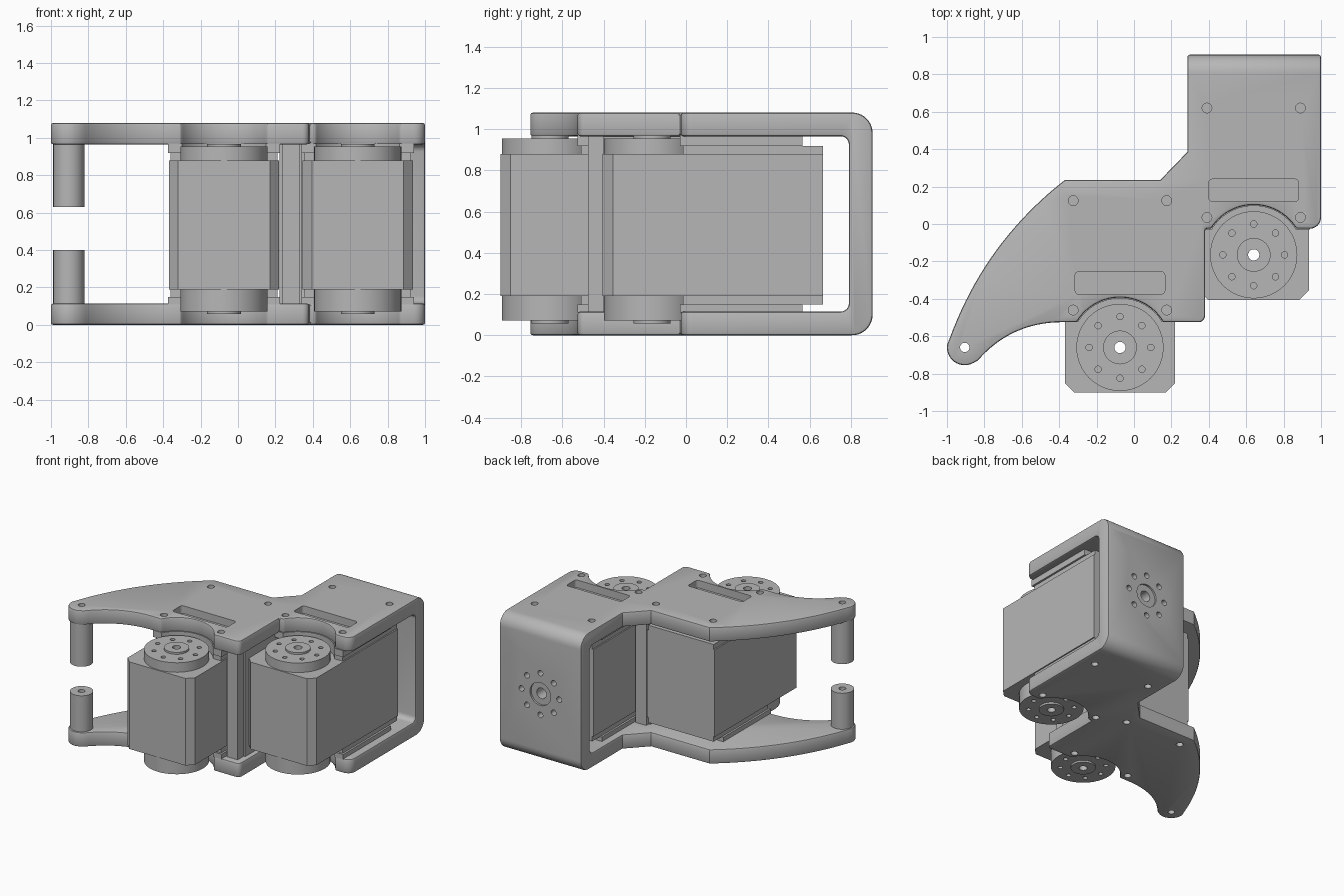
import bpy, bmesh, math
from mathutils import Vector, Matrix

cube = bpy.data.objects.get("Cube")
if cube:
    bpy.data.objects.remove(cube, do_unlink=True)

GREY = (0.47, 0.47, 0.47, 1.0)
mat = bpy.data.materials.new("machined_grey")
mat.use_nodes = True
mat.diffuse_color = GREY
mat.node_tree.nodes["Principled BSDF"].inputs["Base Color"].default_value = GREY


def finish(name, bm):
    bmesh.ops.recalc_face_normals(bm, faces=bm.faces)
    me = bpy.data.meshes.new(name)
    bm.to_mesh(me)
    bm.free()
    me.materials.append(mat)
    ob = bpy.data.objects.new(name, me)
    bpy.context.scene.collection.objects.link(ob)
    return ob


def arc(cx, cy, r, a0, a1, n):
    return [(cx + r * math.cos(math.radians(a0 + (a1 - a0) * i / n)),
             cy + r * math.sin(math.radians(a0 + (a1 - a0) * i / n))) for i in range(n + 1)]


def bow(p, q, sag, n=16):
    """Shallow curve from p to q, bulging to the left by sag."""
    p, q = Vector(p), Vector(q)
    d = q - p
    side = Vector((-d.y, d.x)).normalized()
    return [tuple(p + d * (i / n) + side * sag * (1 - (2 * i / n - 1) ** 2)) for i in range(n + 1)]


def prism(name, pts, lo, hi, axis="Z"):
    """Extrude a 2D outline along Z (points are x, y) or X (points are y, z)."""
    bm = bmesh.new()
    place = (lambda p: (p[0], p[1], lo)) if axis == "Z" else (lambda p: (lo, p[0], p[1]))
    face = bm.faces.new([bm.verts.new(place(p)) for p in pts])
    ext = bmesh.ops.extrude_face_region(bm, geom=[face])["geom"]
    step = Vector((0, 0, hi - lo)) if axis == "Z" else Vector((hi - lo, 0, 0))
    bmesh.ops.translate(bm, vec=step, verts=[v for v in ext if isinstance(v, bmesh.types.BMVert)])
    return finish(name, bm)


def rect(x0, x1, y0, y1):
    return [(x0, y0), (x1, y0), (x1, y1), (x0, y1)]


def lathe(name, profile, cx, cy, n=48):
    """Revolve a closed (radius, z) profile into a bored ring."""
    bm = bmesh.new()
    rings = [[bm.verts.new((cx + r * math.cos(2 * math.pi * i / n),
                            cy + r * math.sin(2 * math.pi * i / n), z)) for r, z in profile]
             for i in range(n)]
    m = len(profile)
    for i in range(n):
        a, b = rings[i], rings[(i + 1) % n]
        for j in range(m):
            bm.faces.new((a[j], b[j], b[(j + 1) % m], a[(j + 1) % m]))
    return finish(name, bm)


def drills(holes, axis="Z"):
    """Cutter made of cylinders: (a, b, radius, lo, hi)."""
    bm = bmesh.new()
    for a, b, r, lo, hi in holes:
        mid = (lo + hi) / 2
        m = (Matrix.Translation((a, b, mid)) if axis == "Z" else
             Matrix.Translation((a, mid, b)) @ Matrix.Rotation(math.pi / 2, 4, "X"))
        bmesh.ops.create_cone(bm, cap_ends=True, segments=32 if r < 0.1 else 64,
                              radius1=r, radius2=r, depth=hi - lo, matrix=m)
    cutter = finish("cutter", bm)
    cutter.hide_render = True
    return cutter


def bake(ob):
    dg = bpy.context.evaluated_depsgraph_get()
    me = bpy.data.meshes.new_from_object(ob.evaluated_get(dg))
    ob.modifiers.clear()
    ob.data = me


def boolean(ob, other, op="DIFFERENCE"):
    mod = ob.modifiers.new("cut", "BOOLEAN")
    mod.operation, mod.solver, mod.object = op, "EXACT", other
    bake(ob)
    bpy.data.objects.remove(other, do_unlink=True)


def bolt_circle(a, b, r, lo, hi):
    return [(x, y, r, lo, hi) for x, y in arc(a, b, 0.165, 0, 315, 7)]


H = 1.08                       # frame height
T = 0.115                      # plate thickness
SERVOS = {"right": (-0.075, -0.66), "left": (0.64, -0.165)}
PIN = (-0.905, -0.66)

# Frame: plan outline intersected with a U-shaped side profile
outline = ([(0.285, 0.905), (1.0, 0.905)] + arc(0.94, 0.035, 0.06, 0, -90, 6)
           + arc(0.64, -0.165, 0.267, 31.6, 148.4, 28) + [(0.38, -0.025)]
           + arc(0.345, -0.49, 0.035, 0, -90, 5)
           + arc(-0.075, -0.66, 0.267, 30.4, 149.6, 28)
           + bow((-0.39, -0.525), (-0.835, -0.73), -0.055)
           + arc(PIN[0], PIN[1], 0.095, -60, -190, 14)
           + bow((-0.985, -0.61), (-0.37, 0.235), 0.075, 20)
           + [(0.14, 0.235), (0.285, 0.385)])
frame = prism("bracket_frame", outline, -0.1, H + 0.1)
side = ([(-1.2, 0)] + arc(0.805, 0.1, 0.1, -90, 0, 10) + arc(0.805, H - 0.1, 0.1, 0, 90, 10)
        + [(-1.2, H), (-1.2, H - T)] + arc(0.75, H - T - 0.04, 0.04, 90, 0, 6)
        + arc(0.75, T + 0.04, 0.04, 0, -90, 6) + [(-1.2, T)])
boolean(frame, prism("side_profile", side, -1.2, 1.2, "X"), "INTERSECT")
bev = frame.modifiers.new("soft_edges", "BEVEL")
bev.width, bev.segments, bev.angle_limit = 0.012, 2, math.radians(50)
bake(frame)

# Screw holes in both plates and the bore for the pins
holes = [(*PIN, 0.025, -0.1, H + 0.1)]
for cx, cy in SERVOS.values():
    for dx in (-0.25, 0.25):
        for dy in (0.2, 0.785):
            holes += [(cx + dx, cy + dy, 0.026, H - 0.06, H + 0.1),
                      (cx + dx, cy + dy, 0.026, -0.1, 0.06)]
boolean(frame, drills(holes))

# Long pockets in the top plate
for cx, cy in SERVOS.values():
    x0, x1, y0, y1, r = cx - 0.24, cx + 0.24, cy + 0.285, cy + 0.405, 0.02
    slot = (arc(x0 + r, y0 + r, r, 180, 270, 4) + arc(x1 - r, y0 + r, r, 270, 360, 4)
            + arc(x1 - r, y1 - r, r, 0, 90, 4) + arc(x0 + r, y1 - r, r, 90, 180, 4))
    boolean(frame, prism("slot_cutter", slot, H - 0.06, H + 0.1))

# Mounting pattern on the back wall
boolean(frame, drills([(0.64, H / 2, 0.09, 0.89, 1.0)] + bolt_circle(0.64, H / 2, 0.022, 0.7, 1.0), "Y"))
boolean(frame, drills([(0.64, H / 2, 0.042, 0.7, 1.0)], "Y"))

# Servos with horns, end caps and mounting pads
for label, (cx, cy) in SERVOS.items():
    w, c, front, back = 0.295, 0.05, cy - 0.24, cy + 0.83
    body = prism(label + "_servo_body",
                 [(cx - w, back), (cx - w, front + c), (cx - w + c, front),
                  (cx + w - c, front), (cx + w, front + c), (cx + w, back)], 0.19, 0.878)
    boolean(body, drills([(cx, cy, 0.03, 0, H)]))

    for end, z0, z1, z2 in (("upper", 0.878, 0.953, 0.968), ("lower", 0.19, 0.072, 0.058)):
        horn = lathe(f"{label}_{end}_horn",
                     [(0.03, z0), (0.233, z0), (0.233, z1), (0.09, z1), (0.09, z2), (0.03, z2)], cx, cy)
        lo, hi = (z1 - 0.04, z1 + 0.1) if z1 > 0.5 else (z1 - 0.1, z1 + 0.04)
        boolean(horn, drills(bolt_circle(cx, cy, 0.017, lo, hi)))

    for part, hw, y0, y1, levels in (
            ("cap", 0.285, cy + 0.15, back, ((0.878, 0.918), (0.15, 0.19))),
            ("pad", 0.3, cy + 0.135, cy + 0.73, ((0.918, 0.97), (0.11, 0.15)))):
        for end, (lo, hi) in zip(("upper", "lower"), levels):
            blk = prism(f"{label}_{end}_{part}", rect(cx - hw, cx + hw, y0, y1), lo, hi)
            boolean(blk, drills([(cx, cy, 0.262, lo - 0.1, hi + 0.1)]))

# Web between the servos, with a stepped front edge
prism("centre_web", rect(0.235, 0.33, -0.475, 0.16), T - 0.01, H - T + 0.01)
prism("centre_web_rear_rib", rect(0.222, 0.343, -0.40, 0.13), T - 0.01, H - T + 0.01)

# Bored pins at the tip of the arm
for name, lo, hi in (("upper_pin", 0.63, H - T + 0.01), ("lower_pin", T - 0.01, 0.40)):
    lathe(name, [(0.025, lo), (0.083, lo), (0.083, hi), (0.025, hi)], *PIN)

# Smooth curved faces, keep edges crisp
bpy.ops.object.select_all(action="DESELECT")
for ob in bpy.context.scene.objects:
    if ob.type == "MESH" and mat.name in ob.data.materials:
        ob.select_set(True)
        bpy.context.view_layer.objects.active = ob
bpy.ops.object.shade_smooth_by_angle(angle=math.radians(30))
